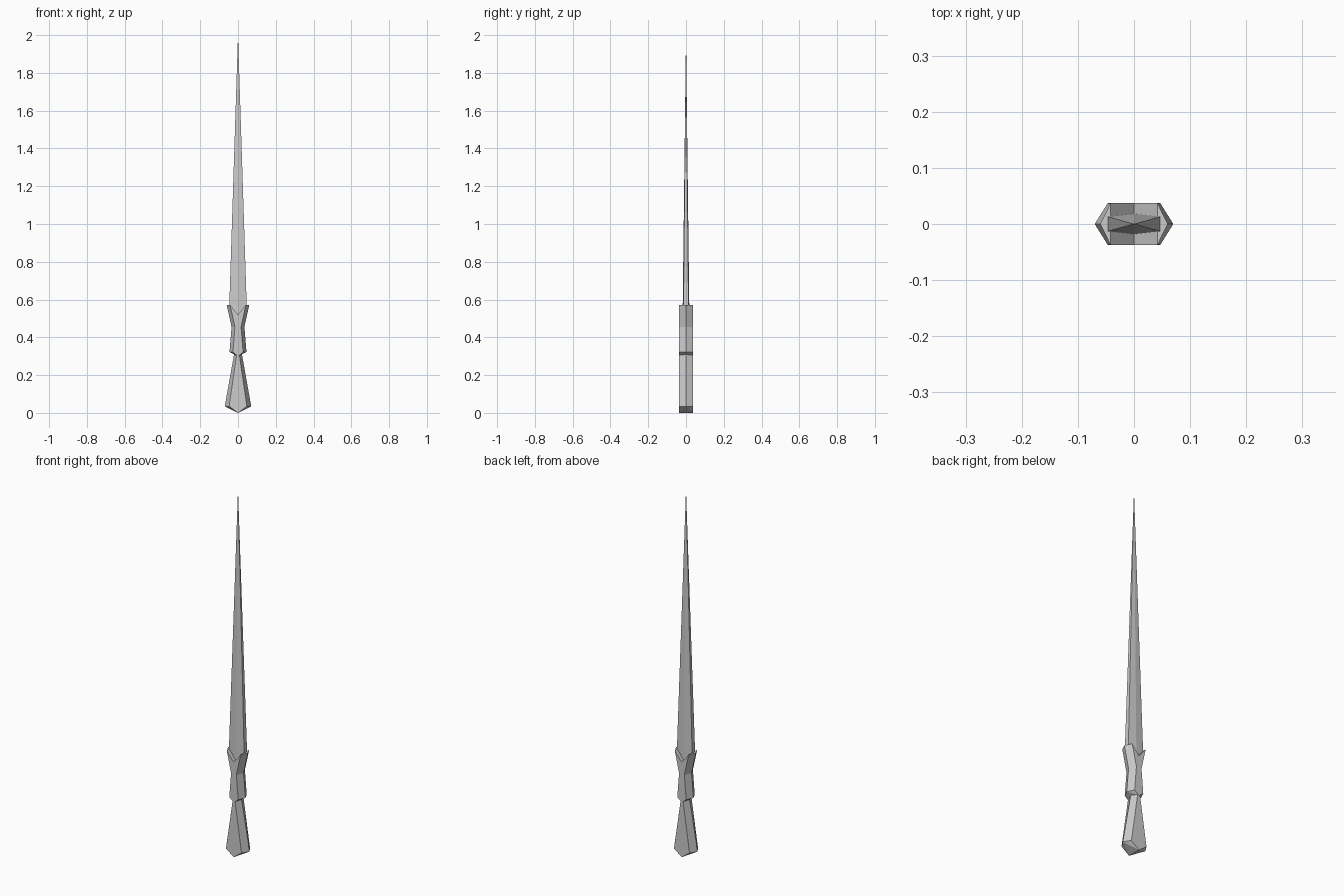
import bpy, bmesh

if "Cube" in bpy.data.objects:
    bpy.data.objects.remove(bpy.data.objects["Cube"])


def loft(name, rings, notched_top=False):
    """Loft eight-point rings: (z, z at x=0, ridge x, face corner x, corner y, y at x=0)."""
    bm = bmesh.new()
    loops = []
    for z, zm, rx, fx, fy, my in rings:
        pts = [(rx, 0, z), (fx, fy, z), (0, my, zm), (-fx, fy, z),
               (-rx, 0, z), (-fx, -fy, z), (0, -my, zm), (fx, -fy, z)]
        loops.append([bm.verts.new(p) for p in pts])
    for a, b in zip(loops, loops[1:]):
        for i in range(8):
            j = (i + 1) % 8
            bm.faces.new((a[i], a[j], b[j], b[i]))
    # V-shaped caps folded along the x=0 line
    for ring, notch in ((loops[0], False), (loops[-1], notched_top)):
        for r, c1, m1, c2, m2 in ((0, 1, 2, 7, 6), (4, 3, 2, 5, 6)):
            if notch:
                faces = [(r, c1, c2), (c1, m1, m2, c2)]
            else:
                faces = [(r, c1, m1), (r, m1, m2), (r, m2, c2)]
            for f in faces:
                bm.faces.new([ring[k] for k in f])
    bmesh.ops.remove_doubles(bm, verts=bm.verts, dist=0.0001)
    bmesh.ops.recalc_face_normals(bm, faces=bm.faces)
    mesh = bpy.data.meshes.new(name)
    bm.to_mesh(mesh)
    bm.free()
    obj = bpy.data.objects.new(name, mesh)
    bpy.context.collection.objects.link(obj)
    return obj


D = 0.037  # half depth of grip and guard

# Flared grip with a pointed lower end
loft("grip", [(0.035, 0.0, 0.07, 0.047, D, D),
              (0.315, 0.315, 0.02, 0.006, D - 0.001, D - 0.001)])

# Waisted guard with a V notch at the top
loft("guard", [(0.322, 0.30, 0.045, 0.027, D, D),
               (0.455, 0.455, 0.034, 0.016, D, D),
               (0.572, 0.52, 0.06, 0.042, D, D)], notched_top=True)

# Long tapering blade, thickest along its centre line
loft("blade", [(0.57, 0.515, 0.046, 0.046, 0.013, 0.018),
               (2.0, 2.0, 0.0, 0.0, 0.0, 0.0)])
